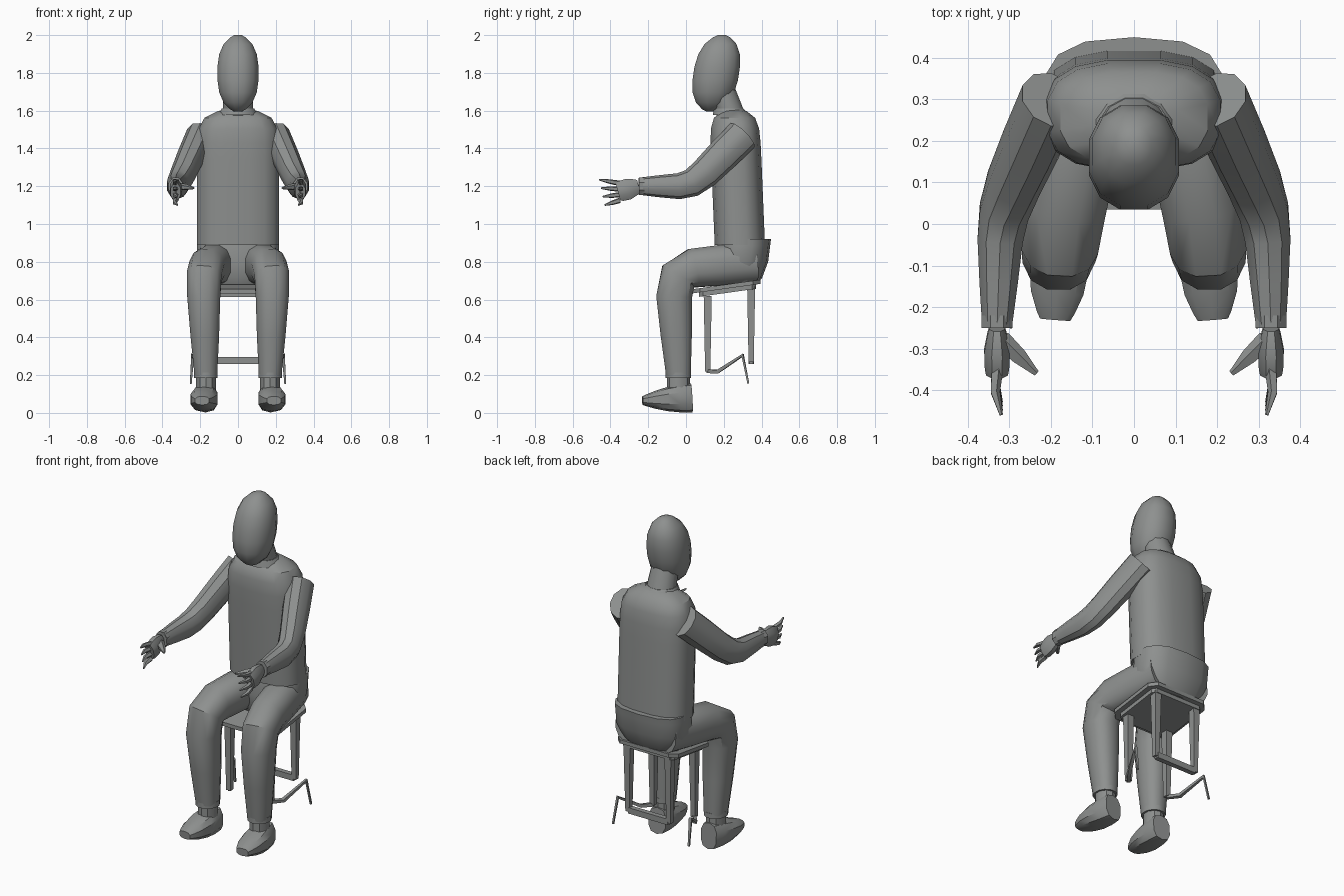
import bpy, bmesh
from math import sin, cos, pi, radians
from mathutils import Vector

cube = bpy.data.objects.get("Cube")
if cube:
    bpy.data.objects.remove(cube)

GREY = (0.27, 0.28, 0.275, 1)
grey = bpy.data.materials.new("plain grey")
grey.use_nodes = True
grey.diffuse_color = GREY
grey.node_tree.nodes["Principled BSDF"].inputs["Base Color"].default_value = GREY


def finish(bm, name):
    bmesh.ops.recalc_face_normals(bm, faces=bm.faces)
    mesh = bpy.data.meshes.new(name)
    bm.to_mesh(mesh)
    bm.free()
    mesh.materials.append(grey)
    part = bpy.data.objects.new(name, mesh)
    bpy.context.collection.objects.link(part)
    bpy.ops.object.select_all(action="DESELECT")
    bpy.context.view_layer.objects.active = part
    part.select_set(True)
    bpy.ops.object.shade_smooth_by_angle(angle=radians(35))


def taper(amount):
    return lambda t: 1 - amount * t * t


def signed_power(value, power):
    return abs(value) ** power * (1 if value > 0 else -1)


def rounded(start, joint, end):
    """Path from start to end that bends softly at the joint."""
    before, after = joint.lerp(start, 0.25), joint.lerp(end, 0.25)
    middle = before.lerp(after, 0.5).lerp(joint, 0.5)
    return [start, start.lerp(joint, 0.4), before, middle, after, after.lerp(end, 0.5), end]


def eased(bottom, top, steps):
    """Path whose points crowd together at both ends."""
    return [bottom.lerp(top, (1 - cos(pi * i / steps)) / 2) for i in range(steps + 1)]


def loft(name, path, width, depth, shape, sides=10, upright=False, boxy=1, flare=0, side=1):
    """Skin oval rings along a path; shape(t) scales them, flare widens the far end."""
    bm = bmesh.new()
    lengths = [0]
    for a, b in zip(path, path[1:]):
        lengths.append(lengths[-1] + (b - a).length)
    last = len(path) - 1
    loops = []
    for i, centre in enumerate(path):
        t = lengths[i] / lengths[-1]
        along = (path[min(i + 1, last)] - path[max(i - 1, 0)]).normalized()
        if upright:
            along = Vector((0, 0, 1))
        across = (Vector((1, 0, 0)) - along * along.x).normalized()
        through = along.cross(across)
        loop = []
        for k in range(sides):
            angle = 2 * pi * (k + 0.5) / sides
            point = centre + shape(t) * (
                across * width * (1 + flare * t) * signed_power(cos(angle), boxy)
                + through * depth * signed_power(sin(angle), boxy))
            loop.append(bm.verts.new((point.x * side, point.y, point.z)))
        loops.append(loop)
    for low, high in zip(loops, loops[1:]):
        for k in range(sides):
            n = (k + 1) % sides
            bm.faces.new((low[k], low[n], high[n], high[k]))
    bm.faces.new(loops[0])
    bm.faces.new(loops[-1])
    finish(bm, name)


def slab(name, half_width, front, back, top, thickness, slope=0, clip=0):
    """Flat block with clipped corners that rises towards the back."""
    bm = bmesh.new()
    outline = [(half_width - clip, front), (half_width, front + clip),
               (half_width, back - clip), (half_width - clip, back)]
    outline += [(-x, y) for x, y in reversed(outline)]
    face = bm.faces.new([bm.verts.new((x, y, top + slope * y)) for x, y in outline])
    sunk = bmesh.ops.extrude_face_region(bm, geom=[face])["geom"]
    for vert in sunk:
        if isinstance(vert, bmesh.types.BMVert):
            vert.co.z -= thickness
    finish(bm, name)


# Trunk: the sweater closes into rounded shoulders
loft("sweater", eased(Vector((0, 0.285, 0.89)), Vector((0, 0.255, 1.61)), 12),
     0.22, 0.135, lambda t: max(0.05, 1 - t ** 16) ** 0.5,
     sides=16, upright=True, boxy=0.75)
loft("pelvis", eased(Vector((0, 0.28, 0.68)), Vector((0, 0.31, 0.92)), 4),
     0.22, 0.14, lambda t: min(1, 0.7 + t), sides=14, upright=True, boxy=0.75)

# Neck, collar and egg-shaped head
throat, nape = Vector((0, 0.25, 1.54)), Vector((0, 0.19, 1.72))
loft("neck", [throat, throat.lerp(nape, 0.5), nape], 0.085, 0.08, taper(0.1),
     sides=12, upright=True)
loft("collar", [throat.lerp(nape, 0.2), throat.lerp(nape, 0.4)], 0.11, 0.1, taper(0.2),
     sides=12, upright=True)
loft("head", eased(Vector((0, 0.13, 1.595)), Vector((0, 0.19, 2)), 9),
     0.113, 0.125, lambda t: max(0.03, 1 - abs(2 * t - 1) ** 2.5) ** 0.5,
     sides=12, upright=True, boxy=0.9)

for side, label in ((1, "left"), (-1, "right")):
    # Sleeve over the bent elbow, with its cuff
    wrist = Vector((0.33, -0.25, 1.2))
    loft(label + "_arm", rounded(Vector((0.2, 0.3, 1.47)), Vector((0.32, 0.03, 1.2)), wrist),
         0.075, 0.09, taper(0.5), side=side)
    loft(label + "_cuff", [wrist + Vector((0, 0.03, 0)), wrist], 0.04, 0.05,
         taper(0), sides=8, side=side)

    # Hand with spread fingers and an inward thumb
    knuckles = wrist + Vector((0, -0.11, -0.03))
    loft(label + "_palm", eased(wrist, knuckles, 4), 0.034, 0.062,
         lambda t: 0.6 + 0.4 * sin(pi * t * 0.8), sides=8, side=side)
    for i in range(4):
        root = knuckles + Vector((0, 0.01, 0.045 - 0.03 * i))
        tip = root + Vector((-0.01, 0.01 * i - 0.11, 0.02 - 0.015 * i))
        middle = root.lerp(tip, 0.5) + Vector((0.01, 0, 0))
        loft(f"{label}_finger_{i + 1}", [root, middle, tip], 0.015, 0.015,
             taper(0.7), sides=5, side=side)
    thumb_root = wrist + Vector((-0.01, -0.03, 0))
    loft(label + "_thumb", eased(thumb_root, thumb_root + Vector((-0.085, -0.08, -0.01)), 2),
         0.025, 0.02, taper(0.7), sides=5, side=side)

    # Trouser leg over the bent knee, with its hem
    ankle = Vector((0.17, -0.04, 0.2))
    loft(label + "_trouser_leg",
         rounded(Vector((0.1, 0.36, 0.8)), Vector((0.185, -0.07, 0.755)), ankle),
         0.103, 0.112, taper(0.4), sides=12, boxy=0.85, side=side)
    loft(label + "_hem", [ankle + Vector((0, 0, 0.015)), ankle - Vector((0, 0, 0.015))],
         0.065, 0.07, taper(0), sides=12, side=side)

    # Shoe flaring towards the toe
    loft(label + "_shoe", eased(Vector((0.17, 0.03, 0.08)), Vector((0.19, -0.23, 0.065)), 6),
         0.055, 0.077, taper(0.7), boxy=0.75, flare=1.3, side=side)
    loft(label + "_ankle", [ankle, ankle - Vector((0, 0, 0.12))], 0.055, 0.06,
         taper(0), side=side)

    # Stool legs and the bent foot rail
    front_foot, back_foot = Vector((0.135, 0.115, 0.22)), Vector((0.135, 0.345, 0.27))
    for place, foot in (("front", front_foot), ("back", back_foot)):
        loft(f"{label}_{place}_stool_leg", [foot + Vector((0, 0, 0.4)), foot],
             0.03, 0.03, taper(0.35), sides=4, side=side)
    kink = Vector((0.24, 0.3, 0.305))
    loft(label + "_foot_rail",
         [front_foot, front_foot + Vector((0.045, 0.055, 0)), kink,
          kink + Vector((0.01, 0.03, -0.15))],
         0.014, 0.014, taper(0.5), sides=4, side=side)

# Stool seat over a smaller frame, and the rear crossbar
slab("stool_seat", 0.2, 0.035, 0.395, 0.65, 0.022, slope=0.14, clip=0.04)
slab("stool_frame", 0.17, 0.07, 0.37, 0.63, 0.025, slope=0.14, clip=0.02)
slab("stool_crossbar", 0.135, 0.33, 0.36, 0.295, 0.035, clip=0.005)
